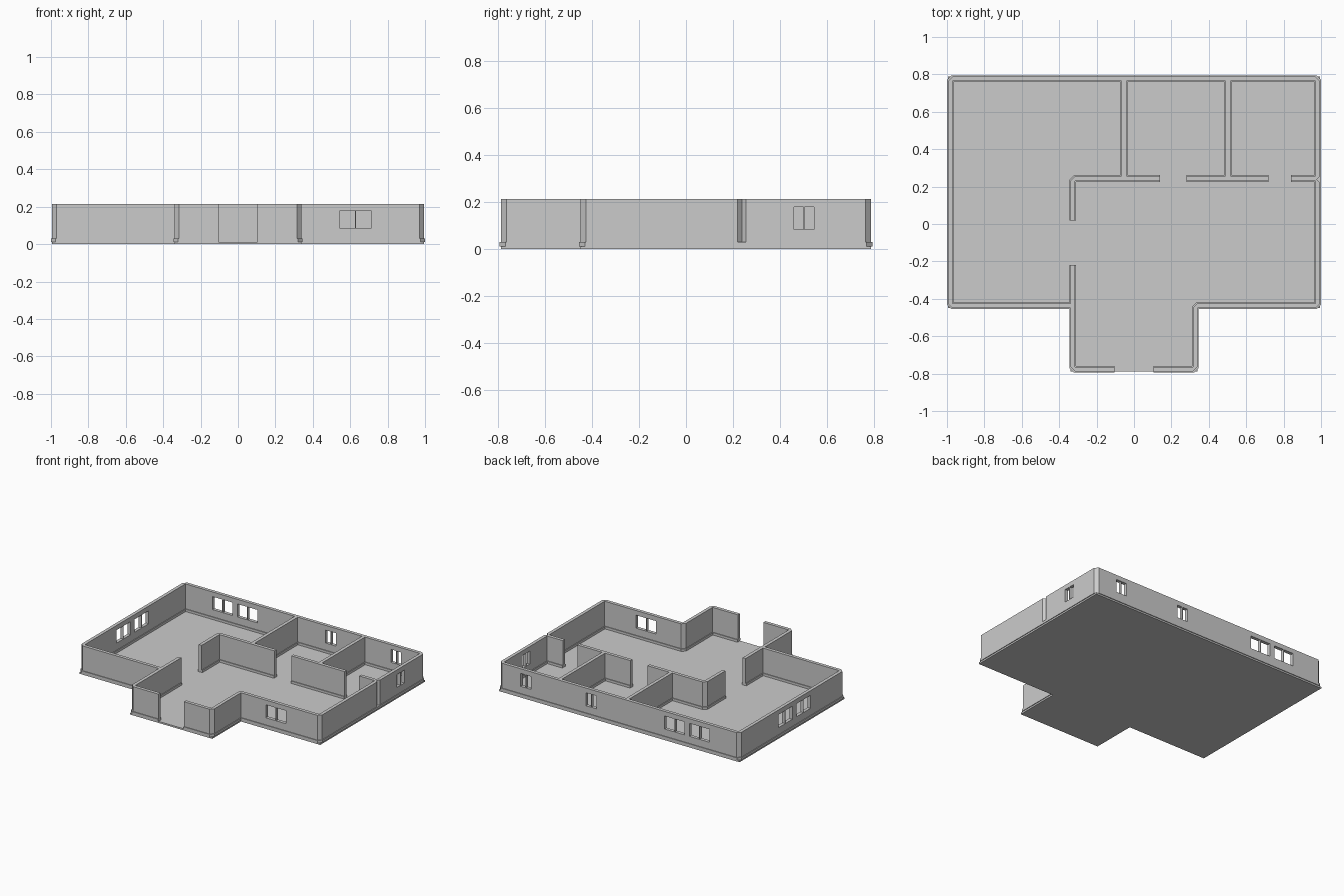
import bpy, bmesh
from mathutils import Vector

if "Cube" in bpy.data.objects:
    bpy.data.objects.remove(bpy.data.objects["Cube"])

HALF, LIP, CHAMFER = 0.0125, 0.0055, 0.024   # half wall, skirting lip, corner cut
FLOOR, SKIRT, TOP = 0.012, 0.03, 0.215
SILL, HEAD = 0.083, 0.18

plaster = bpy.data.materials.new("plaster grey")
plaster.use_nodes = True
grey = (0.6, 0.6, 0.6, 1)
plaster.diffuse_color = grey
plaster.node_tree.nodes["Principled BSDF"].inputs["Base Color"].default_value = grey


def prism(name, outline, z0, z1):
    """Extrude a plan outline between two heights."""
    bm = bmesh.new()
    base = bm.faces.new([bm.verts.new((x, y, z0)) for x, y in outline])
    up = bmesh.ops.extrude_face_region(bm, geom=[base])["geom"]
    bmesh.ops.translate(bm, vec=(0, 0, z1 - z0),
                        verts=[v for v in up if isinstance(v, bmesh.types.BMVert)])
    bmesh.ops.recalc_face_normals(bm, faces=bm.faces)
    mesh = bpy.data.meshes.new(name)
    bm.to_mesh(mesh)
    bm.free()
    mesh.materials.append(plaster)
    obj = bpy.data.objects.new(name, mesh)
    bpy.context.collection.objects.link(obj)
    return obj


def side(path, half):
    """Offset a path to its right, cutting the outside of every turn."""
    pts = [Vector(p) for p in path]
    dirs = [(b - a).normalized() for a, b in zip(pts, pts[1:])]
    right = [Vector((d.y, -d.x)) * half for d in dirs]
    out = [pts[0] + right[0]]
    for i in range(1, len(dirs)):
        corner = pts[i] + right[i - 1] + right[i]
        if dirs[i - 1].cross(dirs[i]) > 0:
            out += [corner - dirs[i - 1] * CHAMFER, corner + dirs[i] * CHAMFER]
        else:
            out.append(corner)
    return out + [pts[-1] + right[-1]]


def strip(path, half):
    return side(path, half) + side(path[::-1], half)


def wall(name, path):
    prism(name + "_skirting", strip(path, HALF + LIP), FLOOR, SKIRT)
    return prism(name, strip(path, HALF), FLOOR, TOP)


def cut(obj, outline, z0, z1):
    """Cut a prism out of an object and drop the cutter."""
    cutter = prism("cutter", outline, z0, z1)
    mod = obj.modifiers.new("cut", "BOOLEAN")
    mod.operation, mod.solver, mod.object = "DIFFERENCE", "EXACT", cutter
    graph = bpy.context.evaluated_depsgraph_get()
    mesh = bpy.data.meshes.new_from_object(obj.evaluated_get(graph))
    obj.modifiers.clear()
    obj.data = mesh
    bpy.data.objects.remove(cutter)


def rect(x0, x1, y0, y1):
    return [(x0, y0), (x1, y0), (x1, y1), (x0, y1)]


# Plan lines (wall centres)
X, BACK, FRONT, PORCH, PX, HALL = 0.982, 0.776, -0.437, -0.776, 0.327, 0.243

# Floor slab, reaching the outer wall faces
a, p, f = X + HALF, PX + HALF, FRONT - HALF
prism("floor", [(-a, f), (-p, f), (-p, PORCH - HALF), (p, PORCH - HALF),
                (p, f), (a, f), (a, BACK + HALF), (-a, BACK + HALF)], 0, FLOOR)

# Outer walls
outer = wall("outer_wall", [(-PX - HALF, FRONT), (-X, FRONT), (-X, BACK), (X, BACK),
                            (X, FRONT), (PX, FRONT), (PX, PORCH), (0.105, PORCH)])
wall("porch_wall", [(-0.105, PORCH), (-PX, PORCH), (-PX, -0.22)])

# Inner walls
wall("hall_corner_wall", [(-PX, 0.02), (-PX, HALL), (0.14, HALL)])
wall("hall_middle_wall", [(0.28, HALL), (0.72, HALL)])
wall("hall_end_wall", [(0.84, HALL), (X - HALF, HALL)])
for name, x in (("left_partition", 0.503), ("right_partition", -0.053)):
    wall(name, [(x, HALL + HALF), (x, BACK - HALF)])

# Windows: pairs of panes, given by wall, start and pane width
windows = [("front", 0.545, 0.08), ("back", -0.745, 0.08), ("back", -0.54, 0.08),
           ("back", 0.19, 0.04), ("back", 0.73, 0.04),
           ("left", 0.46, 0.04), ("right", -0.05, 0.08), ("right", 0.165, 0.08)]
centre = {"front": FRONT, "back": BACK, "left": X, "right": -X}
for place, start, width in windows:
    c = centre[place]
    for s in (start, start + width + 0.005):
        along, across = (s, s + width), (c - 0.03, c + 0.03)
        plan = along + across if place in ("front", "back") else across + along
        cut(outer, rect(*plan), SILL, HEAD)

# Vertical joint groove where the hall wall meets the outer wall
cut(outer, [(a - 0.018, HALL - 0.005), (a + 0.01, HALL - 0.033), (a + 0.01, HALL + 0.023)],
    -0.01, TOP + 0.01)
